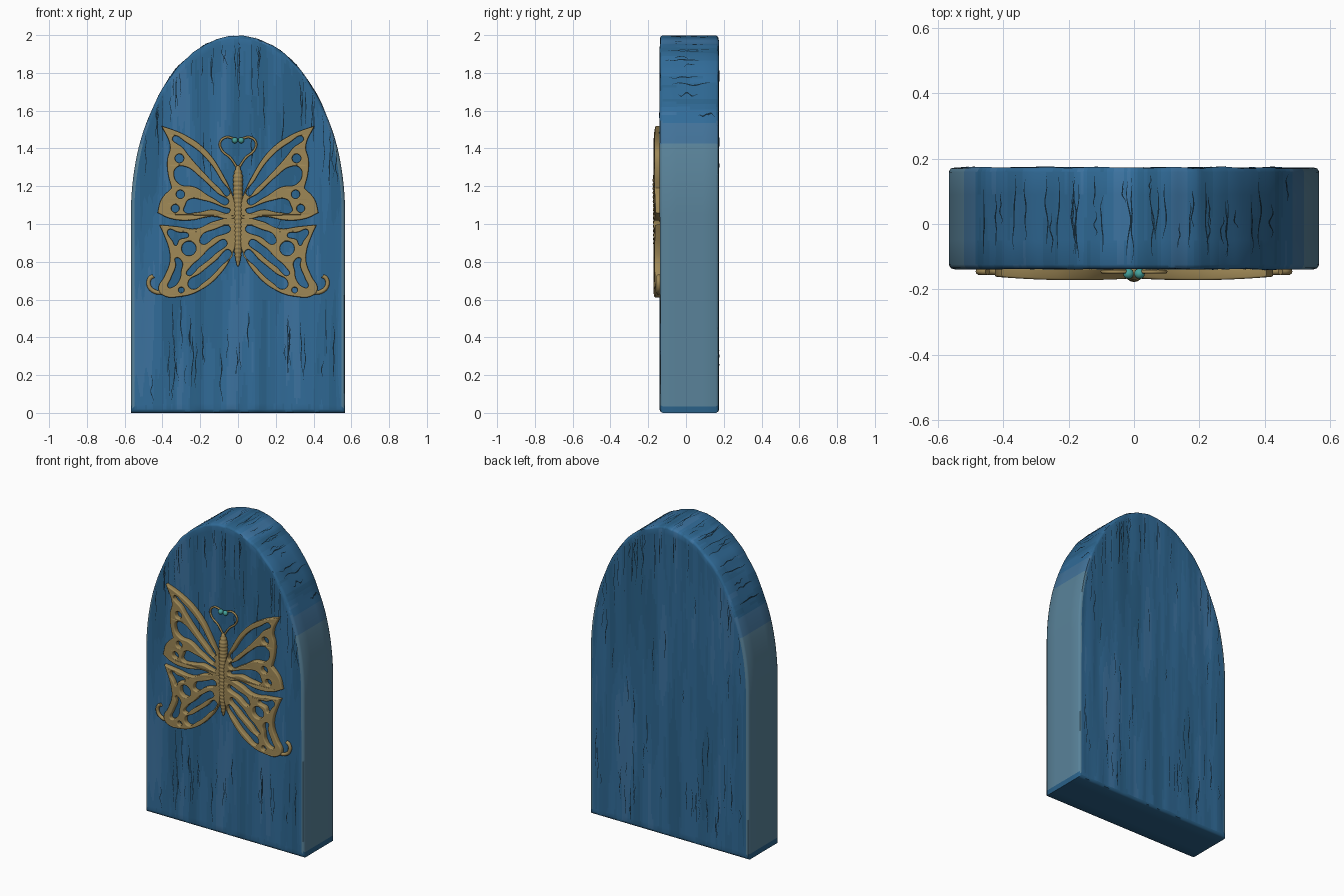
import bpy, bmesh, random
from math import sin, cos, pi, sqrt
from mathutils import Vector, noise

if "Cube" in bpy.data.objects:
    bpy.data.objects.remove(bpy.data.objects["Cube"])

random.seed(4)
A, SPRING, RISE = 0.567, 1.05, 0.95      # arch half width, spring height, rise
YF, YB = -0.14, 0.175                    # door faces
N, M = 170, 60                           # grain columns, rows


def mat(name, r, g, b):
    m = bpy.data.materials.new(name)
    m.diffuse_color = (r, g, b, 1)
    m.use_nodes = True
    m.node_tree.nodes["Principled BSDF"].inputs["Base Color"].default_value = m.diffuse_color
    return m


blues = [mat("blue_dark", .023, .120, .25), mat("blue_mid", .027, .135, .285),
         mat("blue", .031, .150, .32), mat("blue_light", .045, .170, .35)]
grey_blue = mat("grey_blue", .10, .225, .32)
blend_blue = mat("blend_blue", .055, .17, .32)
dark = mat("crack", .006, .022, .04)
bronze = mat("bronze", .35, .25, .095)
teal = mat("teal", .06, .36, .33)


def add(name, bm, mats, smooth=True):
    me = bpy.data.meshes.new(name)
    bm.to_mesh(me)
    bm.free()
    for m in mats:
        me.materials.append(m)
    for p in me.polygons:
        p.use_smooth = smooth
    ob = bpy.data.objects.new(name, me)
    bpy.context.collection.objects.link(ob)
    return ob


# ---- arched door with soft vertical grain
def grain(x, z, seed):
    return 0.004 * noise.noise(Vector((x * 13, z * 1.1, seed)))


def outline(i, j, inset):
    t = -pi / 2 + pi * i / N
    top = SPRING + (RISE - inset) * cos(t)
    return (A - inset) * sin(t), inset + (top - inset) * j / M


def groove(x, y):
    return 0.004 + 0.006 * noise.noise(Vector((x * 17, y * 2, 7)))


def tone(x, z, seed):
    n = noise.noise(Vector((x * 11, z * 1.0, seed))) + .4 * noise.noise(Vector((x * 40, z * 2, seed)))
    return min(3, max(0, int(2 + n * 3)))


bm = bmesh.new()


def panel(y, sign, seed):
    g = []
    for i in range(N + 1):
        col = []
        for j in range(M + 1):
            x, z = outline(i, j, 0.018)
            col.append(bm.verts.new((x, y + sign * (0.002 + grain(x, z, seed)), z)))
        g.append(col)
    for i in range(N):
        for j in range(M):
            q = [g[i][j], g[i + 1][j], g[i + 1][j + 1], g[i][j + 1]]
            f = bm.faces.new(q if sign > 0 else q[::-1])
            c = f.calc_center_median()
            f.material_index = tone(c.x, c.z, seed + 20)
    return g


front, back = panel(YF, 1, 0), panel(YB, -1, 5)
rim = ([(i, 0) for i in range(N)] + [(N, j) for j in range(M)] +
       [(i, M) for i in range(N, 0, -1)] + [(0, j) for j in range(M, 0, -1)])
loops = [[front[i][j] for i, j in rim]]
for y, inset in [(-.135, .006), (-.124, 0), (-.05, 0), (.02, 0), (.09, 0), (.159, 0), (.17, .006)]:
    ring = []
    for i, j in rim:
        z = outline(i, j, 0)[1]
        k = min(1, max(0, (z - 1.4) / .2)) if j == M else 0
        x, z = outline(i, j, inset + k * groove(outline(i, j, 0)[0], y))
        ring.append(bm.verts.new((x, y, z)))
    loops.append(ring)
loops.append([back[i][j] for i, j in rim])
for a, b in zip(loops, loops[1:]):
    for k in range(len(rim)):
        n = (k + 1) % len(rim)
        f = bm.faces.new((a[k], b[k], b[n], a[n]))
        c = f.calc_center_median()
        if c.z < .03:
            f.material_index = 0
        elif c.z < 1.42:
            f.material_index = 4
        else:
            f.material_index = 5 if c.z < 1.54 else tone(c.x, c.y, 9)
bmesh.ops.recalc_face_normals(bm, faces=bm.faces)
add("arched_door", bm, blues + [grey_blue, blend_blue])
bpy.context.view_layer.objects.active = bpy.data.objects["arched_door"]
bpy.data.objects["arched_door"].select_set(True)
bpy.ops.object.shade_smooth_by_angle(angle=0.9)

# ---- thin wandering cracks in the wood
bm = bmesh.new()


def crack(surf, u, v, length, width, wobble):
    prev, s0 = None, random.random() * 50
    for k in range(13):
        s = k / 12
        c = u + wobble * noise.noise(Vector((s * 3, s0, 0)))
        w = width * sin(pi * s) * (.7 + .5 * random.random()) + .0003
        pair = [bm.verts.new(surf(c + d, v + s * length)) for d in (-w, w)]
        if prev:
            bm.faces.new((prev[0], prev[1], pair[1], pair[0]))
        prev = pair


def on_front(x, z):
    return (x, YF + .0005 + grain(x, z, 0), z)


def on_back(x, z):
    return (x, YB - .0005 - grain(x, z, 5), z)


def on_rim(x, y):
    r = max(0, 1 - (x / A) ** 2)
    d = Vector((x / A ** 2, 0, sqrt(r) / RISE)).normalized()
    return Vector((x, y, SPRING + RISE * sqrt(r))) + d * (.002 - groove(x, y))


for surf in (on_front, on_back):
    for k in range(75):
        x = random.uniform(-.53, .53)
        top = SPRING + RISE * sqrt(1 - (x / A) ** 2) - .04
        length = random.uniform(.08, .32)
        z = random.choice([random.uniform(.02, .35), random.uniform(.02, top - length), top - length])
        crack(surf, x, z, length, random.uniform(.0012, .0028), .014)
for k in range(38):
    x = random.uniform(-.48, .48)
    length = random.uniform(.06, .26)
    crack(on_rim, x, random.uniform(-.12, .155 - length), length, .0018, .012)
add("wood_cracks", bm, [dark])


# ---- butterfly wings: pierced plates, coordinates in hundredths
def circle(x, z, r):
    return [(x + r * cos(k * pi / 4), z + r * sin(k * pi / 4)) for k in range(8)]


def spline(cu, pts, cyclic=True):
    s = cu.splines.new('BEZIER')
    s.bezier_points.add(len(pts) - 1)
    s.use_cyclic_u = cyclic
    for p, c in zip(s.bezier_points, pts):
        p.co = (c[0] / 100, c[1] / 100, 0)
        h = 'VECTOR' if len(c) > 2 else 'AUTO'
        p.handle_left_type = p.handle_right_type = h


def to_mesh(name, cu, y, bulge):
    tmp = bpy.data.objects.new(name + "_curve", cu)
    bpy.context.collection.objects.link(tmp)
    dg = bpy.context.evaluated_depsgraph_get()
    me = bpy.data.meshes.new_from_object(tmp.evaluated_get(dg))
    bpy.data.objects.remove(tmp)
    for v in me.vertices:
        x, z, d = v.co
        dome = bulge * max(0, 1 - ((x - .18) / .3) ** 2)
        v.co = (x, y - d - dome, z)
    me.name = name
    me.materials.clear()
    me.materials.append(bronze)
    ob = bpy.data.objects.new(name, me)
    bpy.context.collection.objects.link(ob)
    ob.modifiers.new("mirror", 'MIRROR').use_clip = False
    bpy.ops.object.select_all(action='DESELECT')
    bpy.context.view_layer.objects.active = ob
    ob.select_set(True)
    bpy.ops.object.shade_smooth_by_angle(angle=0.8)


def plate(name, loops2d):
    cu = bpy.data.curves.new(name, 'CURVE')
    cu.dimensions, cu.fill_mode = '2D', 'BOTH'
    cu.resolution_u, cu.bevel_resolution = 6, 2
    cu.extrude, cu.bevel_depth, cu.offset = .012, .006, -.005
    for l in loops2d:
        spline(cu, l)
    to_mesh(name, cu, -.138, .016)


def tube(name, pts, r, y):
    cu = bpy.data.curves.new(name, 'CURVE')
    cu.dimensions, cu.bevel_depth, cu.bevel_resolution = '3D', r, 3
    cu.use_fill_caps = True
    spline(cu, pts, False)
    to_mesh(name, cu, y, 0)


plate("upper_wings", [
    [(40.3, 151.8, 1), (28, 147), (17, 139), (8, 126), (2, 112), (1, 104), (14, 104), (26, 102),
     (36, 103), (42.5, 106, 1), (40.5, 113), (35, 119, 1), (37, 127), (37.3, 134), (35.8, 141)],
    [(34.5, 146), (27, 143), (17, 135), (9, 123.5), (5, 115), (10, 119), (18, 127), (26, 136), (29, 140)],
    [(28, 130.5), (20, 125), (11, 116.5), (5, 111), (14, 114), (23, 119.5), (31, 121), (34, 126), (32.5, 130)],
    [(26, 113), (18, 112.5), (8, 109), (4, 107), (14, 107.5), (22, 106), (28.5, 106.5), (28, 110)],
    circle(31, 134.7, 2.4), circle(30.5, 115.7, 2.3), circle(33.2, 108.2, 2.2)])
plate("lower_wings", [
    [(1, 102), (12, 101.5), (22, 97.5), (32, 98.5), (41.5, 99.5, 1), (39, 94), (36.3, 86), (36, 80),
     (39, 72), (42, 66), (40, 62.5), (30, 61.7), (20, 65), (10, 73), (3, 84), (1, 92)],
    [(4, 98), (13, 97), (19.5, 93.5), (19.5, 89.5), (12, 93)],
    [(26, 94), (32, 95.8), (37, 96.8), (34.5, 90.5), (33, 88.5), (31, 91.5)],
    [(6, 91), (14, 88), (20, 82), (25, 77.5), (27, 73), (20, 77.5), (12, 84)],
    [(4, 86), (12, 80.5), (20, 74), (26.5, 69), (24.5, 65.5), (18, 69), (10, 76.5)],
    [(29.5, 80), (33, 82), (33, 78), (35.7, 71), (37, 66.5), (34.5, 66.5), (30.8, 70.5), (30, 75)],
    circle(26, 87, 3.9), circle(30, 65, 1.6)])
tube("wing_tails", [(40, 63.6), (44, 64.2), (47, 67), (46.8, 71), (44.8, 72.5)], .011, -.145)
tube("antennae", [(0, 129), (4, 135), (8.5, 139), (9.5, 143), (7, 145.7), (3.5, 145.6), (1.8, 144.4)], .006, -.146)

# ---- ribbed body, lathed around a vertical axis
bm = bmesh.new()
rings, SEG = 24, 16
prev = None
for k in range(rings * 4 + 1):
    s = k / (rings * 4)
    base = .027 * min(1, sqrt(s * 5 + .02), sqrt((1 - s) * 8 + .02)) * (.85 + .2 * s)
    r = base * (.84 + .16 * abs(sin(pi * k / 4)))
    ring = [bm.verts.new((r * cos(2 * pi * n / SEG), -.15 + r * sin(2 * pi * n / SEG), .775 + .535 * s))
            for n in range(SEG)]
    if prev:
        for n in range(SEG):
            m = (n + 1) % SEG
            bm.faces.new((prev[n], prev[m], ring[m], ring[n]))
    else:
        bm.faces.new(ring[::-1])
    prev = ring
bm.faces.new(prev)
add("butterfly_body", bm, [bronze])

# ---- teal beads at the antenna tips
bm = bmesh.new()
for x in (-.017, .017):
    res = bmesh.ops.create_uvsphere(bm, u_segments=16, v_segments=10, radius=.016)
    bmesh.ops.translate(bm, verts=res["verts"], vec=(x, -.152, 1.443))
add("antenna_beads", bm, [teal])
